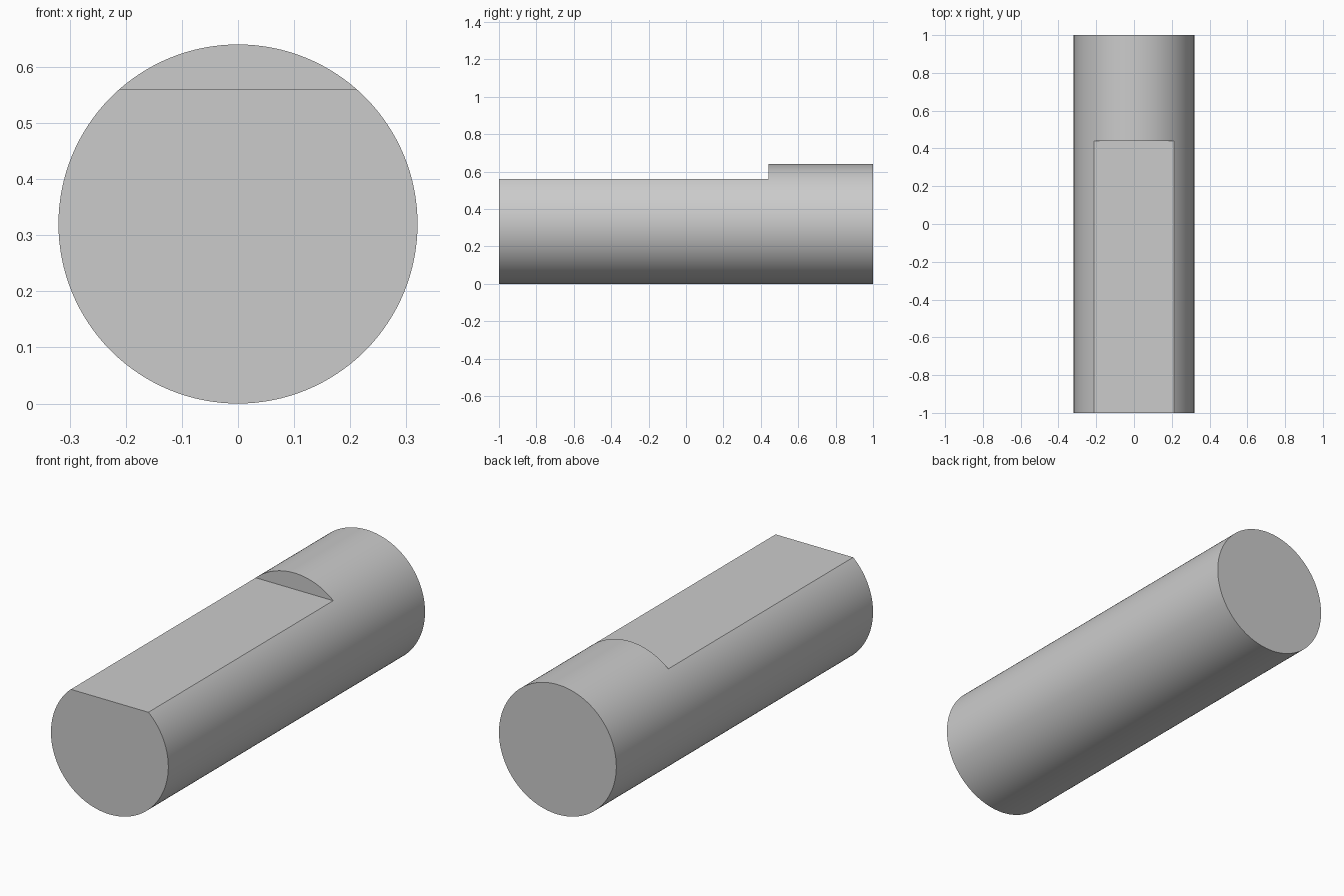
import bpy
import math

RADIUS, LENGTH = 0.32, 2.0
FLAT_Z, STEP_Y = 0.56, 0.44

cube = bpy.data.objects.get("Cube")
if cube:
    bpy.data.objects.remove(cube, do_unlink=True)

# Plain grey metal
grey = bpy.data.materials.new("light_grey")
grey.use_nodes = True
colour = (0.6, 0.6, 0.6, 1)
grey.diffuse_color = colour
grey.node_tree.nodes["Principled BSDF"].inputs["Base Color"].default_value = colour

# Cutter for the flat: overshoots the front end, the sides and the top
y_front = -LENGTH / 2 - 0.2
bpy.ops.mesh.primitive_cube_add(
    size=1, location=(0, (y_front + STEP_Y) / 2, FLAT_Z + 0.25))
cutter = bpy.context.object
cutter.name = "flat_cutter"
cutter.scale = (1, STEP_Y - y_front, 0.5)
cutter.hide_render = True

# Round shaft lying along y
bpy.ops.mesh.primitive_cylinder_add(
    vertices=128, radius=RADIUS, depth=LENGTH,
    location=(0, 0, RADIUS), rotation=(math.pi / 2, 0, 0))
shaft = bpy.context.object
shaft.name = "shaft"
shaft.data.materials.append(grey)

# Cut the flat, then drop the cutter
cut = shaft.modifiers.new("flat", 'BOOLEAN')
cut.operation = 'DIFFERENCE'
cut.solver = 'EXACT'
cut.object = cutter
bpy.ops.object.modifier_apply(modifier=cut.name)
bpy.data.objects.remove(cutter, do_unlink=True)

# Smooth barrel with crisp edges
for face in shaft.data.polygons:
    face.material_index = 0
bpy.ops.object.shade_smooth_by_angle(angle=math.radians(20))
